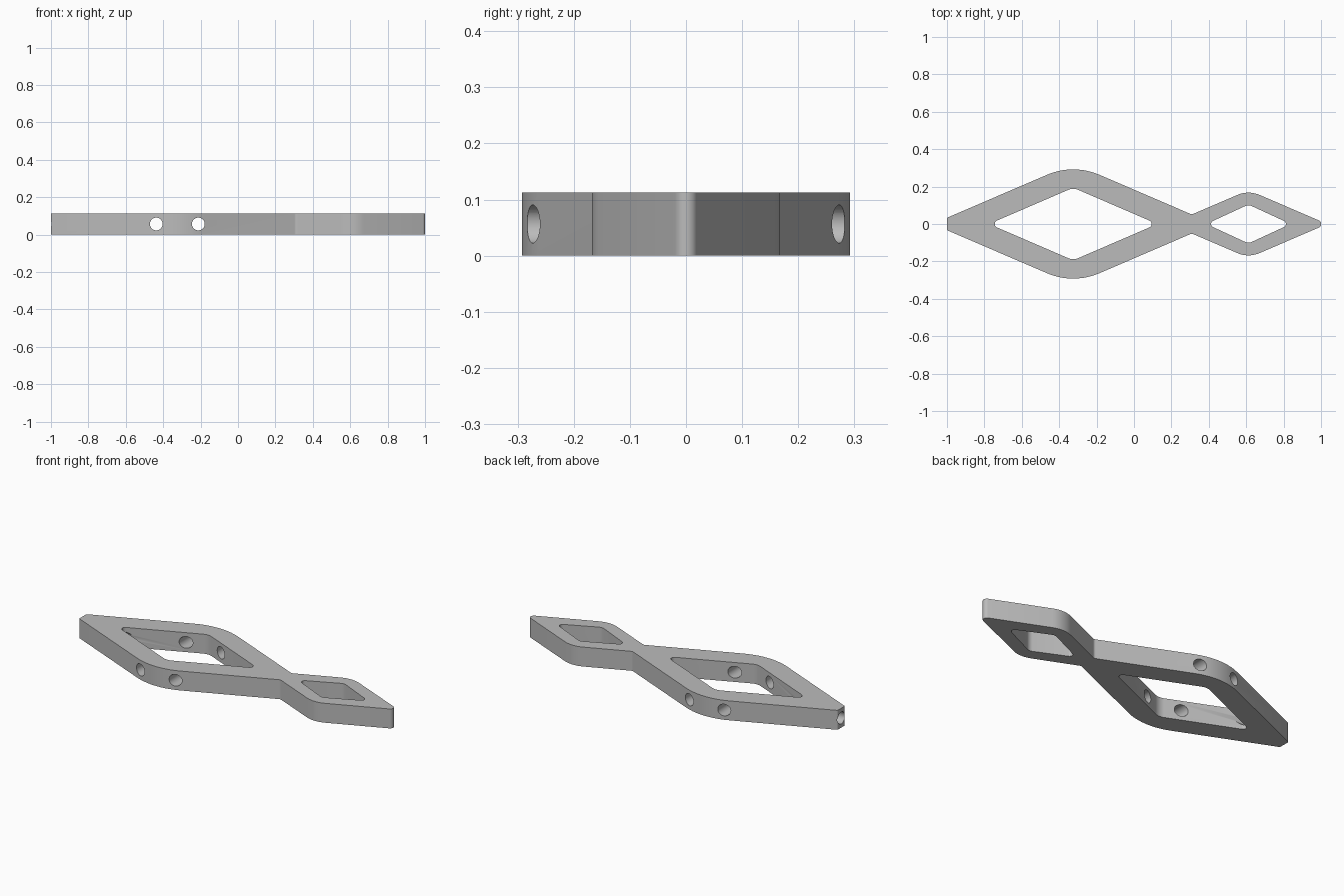
import bpy
import bmesh
import math
from mathutils import Vector, Matrix

if "Cube" in bpy.data.objects:
    bpy.data.objects.remove(bpy.data.objects["Cube"], do_unlink=True)

THICK = 0.113
SLOPE = 0.43
BIG_X, SMALL_X = -0.325, 0.612

grey = bpy.data.materials.new("plain grey")
grey.use_nodes = True
grey.diffuse_color = (0.5, 0.5, 0.5, 1)
grey.node_tree.nodes["Principled BSDF"].inputs["Base Color"].default_value = (0.5, 0.5, 0.5, 1)


def rounded(corners, steps=10):
    """Replace each (x, y, radius) corner with a tangent arc."""
    out = []
    for i, (x, y, r) in enumerate(corners):
        p = Vector((x, y))
        a = (Vector(corners[i - 1][:2]) - p).normalized()
        b = (Vector(corners[(i + 1) % len(corners)][:2]) - p).normalized()
        half = a.angle(b) / 2
        centre = p + (a + b).normalized() * r / math.sin(half)
        start = p + a * r / math.tan(half) - centre
        sweep = start.angle_signed(p + b * r / math.tan(half) - centre)
        for k in range(steps + 1):
            # angle_signed is clockwise positive
            out.append(centre + Matrix.Rotation(-sweep * k / steps, 2) @ start)
    return out


def add_object(name, bm):
    bmesh.ops.recalc_face_normals(bm, faces=bm.faces)
    mesh = bpy.data.meshes.new(name)
    bm.to_mesh(mesh)
    bm.free()
    mesh.materials.append(grey)
    obj = bpy.data.objects.new(name, mesh)
    bpy.context.collection.objects.link(obj)
    return obj


def prism(name, points, z0, z1):
    bm = bmesh.new()
    face = bm.faces.new([bm.verts.new((p.x, p.y, z0)) for p in points])
    top = bmesh.ops.extrude_face_region(bm, geom=[face])["geom"]
    bmesh.ops.translate(bm, vec=(0, 0, z1 - z0),
                        verts=[g for g in top if isinstance(g, bmesh.types.BMVert)])
    return add_object(name, bm)


def bore(name, centre, length, axis):
    bm = bmesh.new()
    turn = Matrix.Rotation(math.pi / 2, 4, axis)
    bmesh.ops.create_cone(bm, cap_ends=True, segments=40, radius1=0.034, radius2=0.034,
                          depth=length, matrix=Matrix.Translation(centre) @ turn)
    return add_object(name, bm)


def diamond(x, half_x, half_y, tip_r, side_r):
    return rounded([(x - half_x, 0, tip_r), (x, -half_y, side_r),
                    (x + half_x, 0, tip_r), (x, half_y, side_r)])


# Outer silhouette: two joined diamonds, mirrored across the x axis
big_top, small_top = 0.3234, 0.181
waist_x = (big_top - small_top) / (2 * SLOPE) + (BIG_X + SMALL_X) / 2
waist_y = big_top - SLOPE * (waist_x - BIG_X)
tip_y = big_top - SLOPE * (1 + BIG_X)
lower = [(-1, -tip_y, 0.008), (BIG_X, -big_top, 0.355),
         (waist_x, -waist_y, 0.02), (SMALL_X, -small_top, 0.15)]
nose = [(SMALL_X + small_top / SLOPE, 0, 0.021)]
upper = [(x, -y, r) for x, y, r in reversed(lower)]
frame = prism("double_diamond_frame", rounded(lower + nose + upper), 0, THICK)

# Window openings, cross holes and end hole
mid = THICK / 2
cutters = [
    prism("large_window", diamond(BIG_X, 0.45, 0.194, 0.02, 0.07), -0.1, 0.3),
    prism("small_window", diamond(SMALL_X, 0.225, 0.104, 0.018, 0.04), -0.1, 0.3),
    bore("cross_hole_a", (-0.437, 0, mid), 1, 'X'),
    bore("cross_hole_b", (-0.212, 0, mid), 1, 'X'),
    bore("end_hole", (-0.9, 0, mid), 0.5, 'Y'),
]
bpy.ops.object.select_all(action='DESELECT')
bpy.context.view_layer.objects.active = frame
frame.select_set(True)
for cutter in cutters:
    cutter.hide_render = True
    mod = frame.modifiers.new(cutter.name, 'BOOLEAN')
    mod.operation = 'DIFFERENCE'
    mod.solver = 'EXACT'
    mod.object = cutter
    bpy.ops.object.modifier_apply(modifier=mod.name)
    bpy.data.objects.remove(cutter, do_unlink=True)

# One material slot for the whole frame
for poly in frame.data.polygons:
    poly.material_index = 0
while len(frame.data.materials) > 1:
    frame.data.materials.pop()

bpy.ops.object.shade_smooth_by_angle(angle=math.radians(30))
